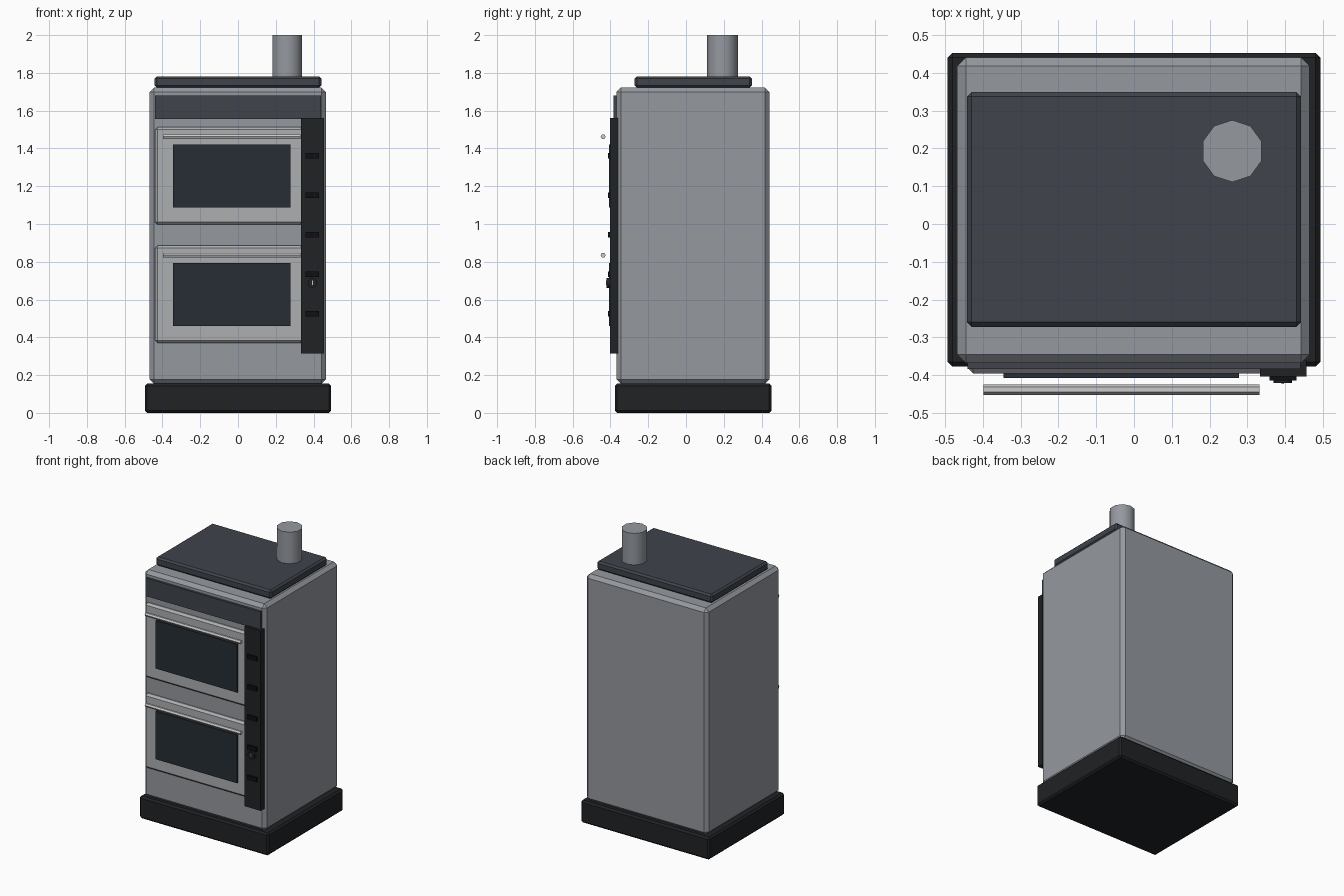
import bpy, math

if "Cube" in bpy.data.objects:
    bpy.data.objects.remove(bpy.data.objects["Cube"])

def material(name, rgb):
    m = bpy.data.materials.new(name)
    m.diffuse_color = (*rgb, 1)
    m.use_nodes = True
    m.node_tree.nodes["Principled BSDF"].inputs["Base Color"].default_value = m.diffuse_color
    return m

STEEL = material("steel", (0.30, 0.32, 0.35))
DOOR = material("door_steel", (0.42, 0.43, 0.44))
CHROME = material("chrome", (0.65, 0.66, 0.67))
SLATE = material("slate", (0.05, 0.057, 0.072))
GLASS = material("glass", (0.019, 0.027, 0.033))
BLACK = material("black", (0.015, 0.016, 0.018))
BUTTON = material("button_black", (0.005, 0.005, 0.006))

def box(name, x, y, z, mat, bevel=0):
    """Box from (min, max) ranges, with an optional chamfer."""
    bpy.ops.mesh.primitive_cube_add(
        size=1, location=[sum(r) / 2 for r in (x, y, z)])
    ob = bpy.context.object
    ob.name = name
    ob.scale = [r[1] - r[0] for r in (x, y, z)]
    bpy.ops.object.transform_apply(location=False, rotation=False, scale=True)
    ob.data.materials.append(mat)
    if bevel:
        b = ob.modifiers.new("chamfer", 'BEVEL')
        b.width = bevel
        b.segments = 1
    return ob

def cylinder(name, loc, r, depth, sides, mat, rot=(0, 0, 0)):
    bpy.ops.mesh.primitive_cylinder_add(
        vertices=sides, radius=r, depth=depth, location=loc, rotation=rot)
    ob = bpy.context.object
    ob.name = name
    ob.data.materials.append(mat)
    bpy.ops.object.shade_smooth_by_angle(angle=math.radians(50))
    return ob

# Cabinet: plinth, body, lid and flue
box("plinth", (-0.493, 0.493), (-0.377, 0.452), (0, 0.155), BLACK, 0.012)
box("body", (-0.468, 0.465), (-0.368, 0.441), (0.155, 1.722), STEEL, 0.023)
box("lid", (-0.442, 0.442), (-0.272, 0.349), (1.722, 1.782), SLATE, 0.012)
cylinder("flue", (0.26, 0.193, 1.89), 0.082, 0.22, 10, STEEL)

# Upper fascia strip and vertical control panel
box("fascia", (-0.44, 0.44), (-0.384, -0.36), (1.555, 1.68), SLATE)
box("control_panel", (0.333, 0.456), (-0.403, -0.36), (0.315, 1.56), BLACK)

# Two oven doors with window and bar handle
for label, z in (("lower", 0.37), ("upper", 0.997)):
    box(label + "_door", (-0.44, 0.37), (-0.395, -0.36), (z, z + 0.516), DOOR, 0.014)
    box(label + "_window", (-0.345, 0.278), (-0.407, -0.385), (z + 0.09, z + 0.423), GLASS)
    cylinder(label + "_handle", (-0.033, -0.4385, z + 0.465), 0.0135, 0.73, 6,
             CHROME, (0, math.pi / 2, 0))

# Buttons down the control panel
for i in range(5):
    z = 0.525 + i * 0.209
    box(f"button_{i + 1}", (0.358, 0.43), (-0.414, -0.40), (z - 0.015, z + 0.015), BUTTON)

# Timer dial with pointer
cylinder("dial", (0.394, -0.41, 0.688), 0.026, 0.022, 10, BLACK, (math.pi / 2, 0, 0))
box("dial_pointer", (0.391, 0.397), (-0.424, -0.42), (0.678, 0.702), CHROME)
